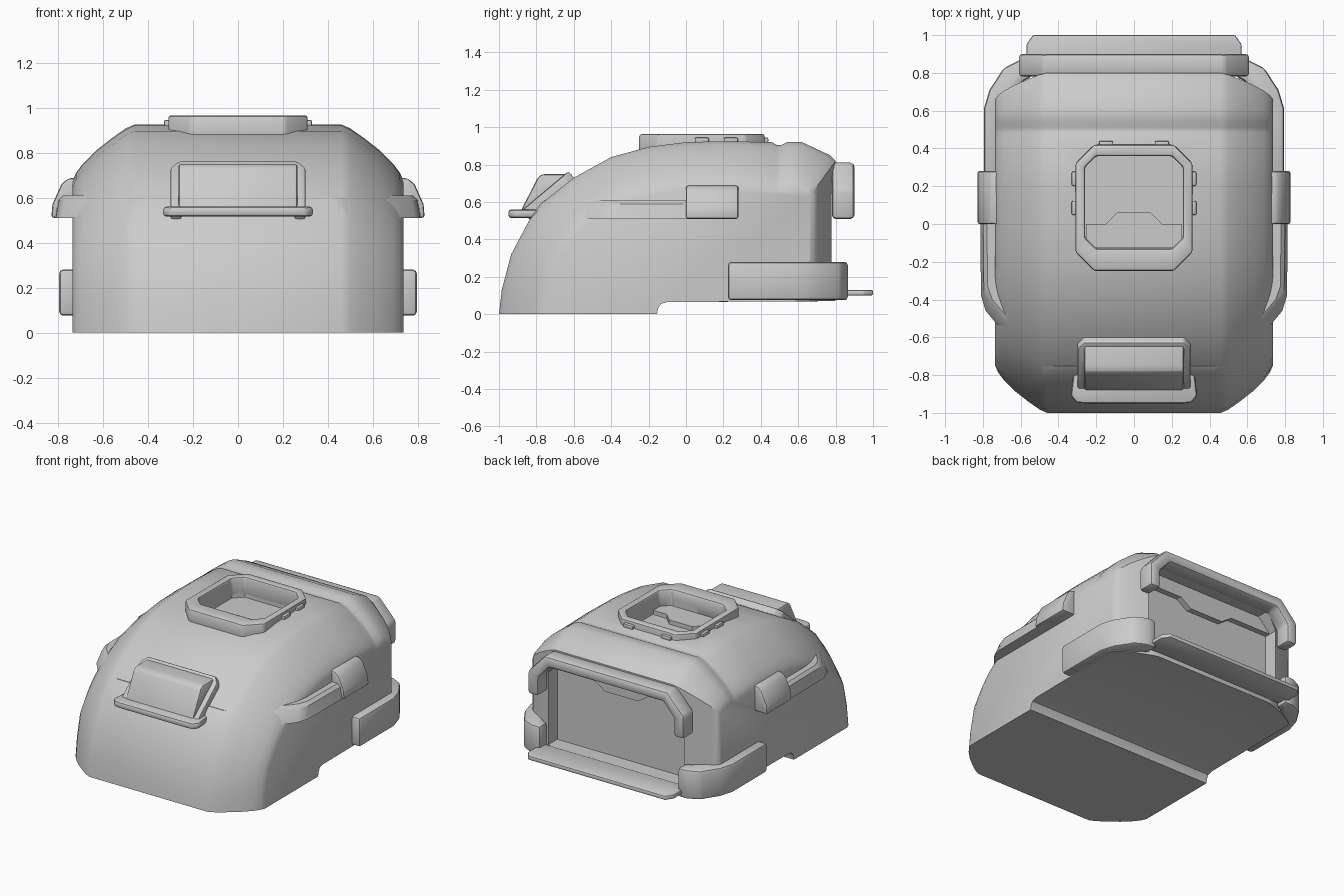
import bpy, bmesh, math

if "Cube" in bpy.data.objects:
    bpy.data.objects.remove(bpy.data.objects["Cube"])


def finish(ob, bevel=0, segs=2, angle=32):
    bpy.context.view_layer.objects.active = ob
    ob.select_set(True)
    if bevel:
        m = ob.modifiers.new("bevel", 'BEVEL')
        m.width, m.segments, m.limit_method, m.angle_limit = bevel, segs, 'ANGLE', math.radians(28)
        bpy.ops.object.modifier_apply(modifier=m.name)
    bpy.ops.object.shade_smooth_by_angle(angle=math.radians(angle))
    ob.select_set(False)
    return ob


def skin(name, sections, cyclic=False):
    """Joins equal closed loops of points into one solid."""
    bm = bmesh.new()
    rows = [[bm.verts.new(p) for p in s] for s in sections]
    n, k = len(rows[0]), len(rows)
    for i in range(k if cyclic else k - 1):
        a, b = rows[i], rows[(i + 1) % k]
        for j in range(n):
            bm.faces.new((a[j], a[(j + 1) % n], b[(j + 1) % n], b[j]))
    if not cyclic:
        bm.faces.new(rows[0])
        bm.faces.new(rows[-1])
    bmesh.ops.recalc_face_normals(bm, faces=bm.faces)
    me = bpy.data.meshes.new(name)
    bm.to_mesh(me)
    bm.free()
    ob = bpy.data.objects.new(name, me)
    bpy.context.collection.objects.link(ob)
    return ob


def prism(name, pts, axis, a, b):
    place = {'X': lambda p, t: (t, p[0], p[1]),
             'Y': lambda p, t: (p[0], t, p[1]),
             'Z': lambda p, t: (p[0], p[1], t)}[axis]
    return skin(name, [[place(p, t) for p in pts] for t in (a, b)])


def mirrored(pts):
    return pts + [(-x, y) for x, y in reversed(pts)]


def octagon(w, y0, y1, c):
    return mirrored([(w - c, y0), (w, y0 + c), (w, y1 - c), (w - c, y1)])


def cut(ob, cutter):
    cutter.hide_render = True
    m = ob.modifiers.new("cut", 'BOOLEAN')
    m.object, m.operation, m.solver = cutter, 'DIFFERENCE', 'EXACT'
    bpy.context.view_layer.objects.active = ob
    bpy.ops.object.modifier_apply(modifier=m.name)
    bpy.data.objects.remove(cutter)


# Shell: side profile (y, z) with the inset direction used towards the flanks
profile = [(-1, 0, 1, 0), (-.985, .13, 1, -.03), (-.935, .32, .93, -.2), (-.84, .5, .85, -.5),
           (-.75, .61, .7, -.7), (-.6, .73, .5, -.85), (-.4, .84, .35, -.95), (-.2, .895, .2, -1),
           (0, .92, .08, -1), (.2, .925, 0, -1), (.46, .92, 0, -1), (.485, .905, 0, -1),
           (.51, .905, 0, -1), (.54, .92, 0, -1), (.62, .92, -.15, -1), (.77, .85, -.5, -.8),
           (.8, .82, -.55, -.75), (.8, .07, -.55, 0), (-.1, .065, 0, 0), (-.135, .055, 0, 0),
           (-.15, .03, 0, 0), (-.155, 0, 0, 0)]
half = [(.46, 0), (.5, .018), (.56, .06), (.63, .115), (.69, .175), (.72, .215), (.735, .25)]
stations = [(-x, d) for x, d in reversed(half)] + half
shell = skin("shell", [[(x, y + d * ny, z + d * nz) for y, z, ny, nz in profile] for x, d in stations])

# Openings for the top well and the rear hatch
cut(shell, prism("well_cutter", octagon(.26, -.13, .36, .06), 'Z', .82, 1.2))
hatch = mirrored([(.53, .125), (.53, .64), (.44, .74)])
cut(shell, prism("hatch_cutter", hatch, 'Y', .68, 1.2))
finish(shell)

# Raised frame round the top well
outer, inner = octagon(.31, -.25, .42, .1), octagon(.26, -.13, .36, .06)
loops = [(outer, .83), (outer, .965), (inner, .965), (inner, .83)]
finish(skin("top_frame", [[(x, y, z) for x, y in o] for o, z in loops], True), .015)

# Tabbed plate in the well
tab = [(.255, -.125), (.255, 0), (.15, 0), (.09, .06)]
finish(prism("well_plate", mirrored(tab), 'Z', .81, .85))

# Small nubs round the top frame
for s in (-1, 1):
    for y in (.085, .24):
        finish(prism("frame_nub", [(s * .29, y - .038), (s * .33, y - .038), (s * .33, y + .038),
                                   (s * .29, y + .038)], 'Z', .915, .945), .008)
    finish(prism("frame_nub", [(s * .11, .4), (s * .185, .4), (s * .185, .44), (s * .11, .44)],
                 'Z', .915, .945), .008)

# Rear hatch: overlapping upper panel with a tab
upper = [(.53, .76), (.53, .64), (.21, .64), (.13, .585)]
finish(prism("hatch_upper_panel", mirrored(upper)[1:-1] + [(-.44, .735), (.44, .735)], 'Y', .66, .72))

# Rear hood, an upside-down U
hood = [(.61, .51), (.61, .67), (.48, .81)]
hood_in = [(.53, .51), (.53, .64), (.445, .735)]
arch = hood + [(-x, z) for x, z in reversed(hood)] + [(-x, z) for x, z in hood_in] + hood_in[::-1]
finish(prism("rear_hood", arch, 'Y', .78, .9), .02)

# Rear tray
finish(prism("rear_tray", mirrored([(.57, .79), (.57, .95), (.535, 1)]), 'Z', .1, .13), .008)

# Waist band round the front
right = [(.815, .1, 0), (.81, -.38, .04), (.785, -.46, .05), (.49, -.815, .06), (.44, -.835, .07)]
path = [(1,) + p for p in right] + [(-1,) + p for p in reversed(right)]
band = []
for s, x, y, t in path:
    k = .88
    shift = 0 if y > 0 else .07
    band.append([(s * x, y, .51), (s * (x - .015), y + t * .8, .59), (s * (x - .035), y + t + .01, .61),
                 (s * x * k, y + t + shift, .61), (s * x * k, y + shift, .51)])
finish(skin("waist_band", band))

for s in (-1, 1):
    # Side clasps
    clasp = [(.7, .51), (.83, .51), (.825, .57), (.785, .66), (.755, .685), (.7, .69)]
    finish(prism("side_clasp", [(s * x, z) for x, z in clasp], 'Y', 0, .28), .012)
    # Rear corner bumpers
    out = [(.795, .225), (.795, .61), (.765, .71), (.69, .825), (.61, .865), (.54, .865)]
    ins = [(.54, .78), (.58, .76), (.68, .66), (.71, .58), (.71, .225)]
    finish(prism("corner_bumper", [(s * x, y) for x, y in out + ins], 'Z', .075, .28), .018)

# Front latch: ledge, sloped surround and block
finish(prism("latch_ledge", mirrored([(.26, -.95), (.305, -.945), (.335, -.91), (.32, -.79), (.29, -.75)]),
             'Z', .515, .56), .015)
u_out = [(.3, -.02), (.3, .26), (.265, .305)]
u_in = [(.25, -.02), (.25, .24), (.235, .255)]
surround = u_out + [(-x, v) for x, v in reversed(u_out)] + [(-x, v) for x, v in u_in] + u_in[::-1]
frame = prism("latch_surround", surround, 'Z', -.06, .05)
frame.rotation_euler.x = math.radians(40)
frame.location = (0, -.83, .53)
finish(frame, .016)
block = [(-.89, .54), (-.79, .735), (-.765, .75), (-.64, .75), (-.55, .68), (-.7, .54)]
finish(prism("latch_block", block, 'X', -.265, .265), .022)
